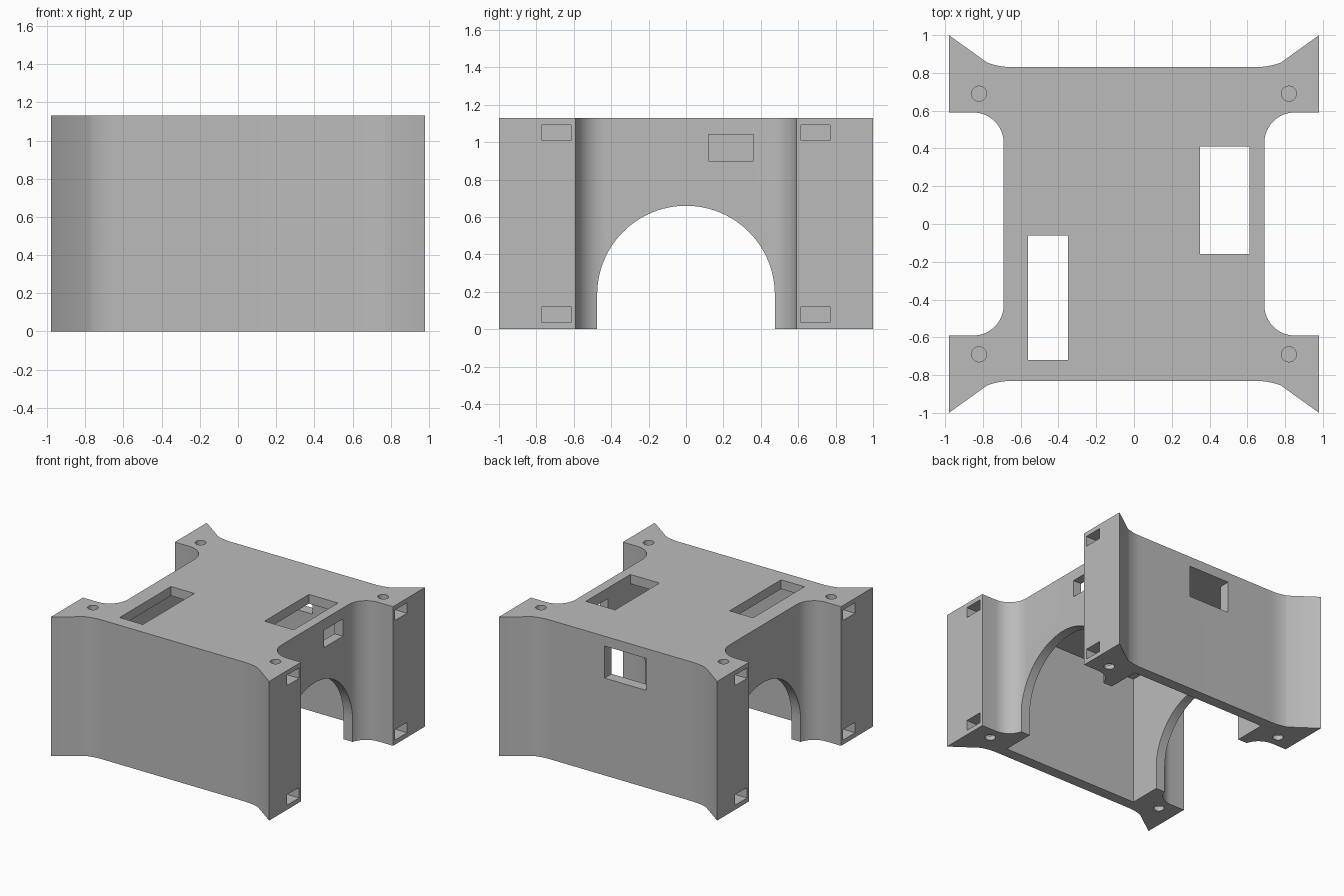
import bpy, bmesh
from math import sin, cos, pi, radians
from mathutils import Vector

if "Cube" in bpy.data.objects:
    bpy.data.objects.remove(bpy.data.objects["Cube"], do_unlink=True)

HEIGHT = 1.13

grey = bpy.data.materials.new("plain_grey")
grey.use_nodes = True
grey.diffuse_color = (0.5, 0.5, 0.5, 1)
grey.node_tree.nodes["Principled BSDF"].inputs["Base Color"].default_value = (0.5, 0.5, 0.5, 1)


def prism(name, points, sweep):
    """Extrude a closed 3D outline along a vector into a solid object."""
    bm = bmesh.new()
    face = bm.faces.new([bm.verts.new(p) for p in points])
    result = bmesh.ops.extrude_face_region(bm, geom=[face])
    verts = [v for v in result["geom"] if isinstance(v, bmesh.types.BMVert)]
    bmesh.ops.translate(bm, verts=verts, vec=Vector(sweep))
    bmesh.ops.recalc_face_normals(bm, faces=bm.faces)
    mesh = bpy.data.meshes.new(name)
    bm.to_mesh(mesh)
    bm.free()
    mesh.materials.append(grey)
    obj = bpy.data.objects.new(name, mesh)
    bpy.context.collection.objects.link(obj)
    return obj


def arc(cx, cy, r, start, end, steps):
    angles = [radians(start + (end - start) * i / steps) for i in range(steps + 1)]
    return [(cx + r * cos(a), cy + r * sin(a)) for a in angles]


def box(name, x, y, z):
    outline = [(x[0], y[0], z[0]), (x[1], y[0], z[0]), (x[1], y[1], z[0]), (x[0], y[1], z[0])]
    return prism(name, outline, (0, 0, z[1] - z[0]))


def cut(target, cutter):
    """Subtract the cutter from the target and discard it."""
    cutter.hide_render = True
    mod = target.modifiers.new("cut", "BOOLEAN")
    mod.operation = "DIFFERENCE"
    mod.solver = "EXACT"
    mod.object = cutter
    bpy.context.view_layer.objects.active = target
    bpy.ops.object.modifier_apply(modifier=mod.name)
    bpy.data.objects.remove(cutter, do_unlink=True)


# Outer body: one quadrant of the plan, mirrored into a full outline
quadrant = arc(0.85, 0.43, 0.16, 180, 90, 14)          # waist fillet
quadrant += [(0.98, 0.59), (0.98, 1.0)]                # flared corner
quadrant += arc(0.64, 1.23, 0.40, 290, 270, 8)         # blend into end wall
outline = quadrant + [(-x, y) for x, y in reversed(quadrant)]
outline += [(-x, -y) for x, y in outline]
body = prism("housing_body", [(x, y, 0) for x, y in outline], (0, 0, HEIGHT))

# Hollow interior, open underneath
cut(body, box("cavity", (-0.615, 0.615), (-0.74, 0.74), (-0.2, 1.055)))

# Arched openings through both side walls
arch = [(0.475, -0.1)] + arc(0, 0.185, 0.475, 0, 180, 48) + [(-0.475, -0.1)]
cut(body, prism("arch", [(-1.2, y, z) for y, z in arch], (2.4, 0, 0)))

# Slots in the top plate
cut(body, box("slot_left", (0.35, 0.612), (-0.16, 0.41), (1.0, 1.3)))
cut(body, box("slot_right", (-0.56, -0.35), (-0.72, -0.06), (1.0, 1.3)))

# Windows in the left side wall and the back wall
cut(body, box("side_window", (0.5, 0.9), (0.12, 0.36), (0.90, 1.04)))
cut(body, box("back_window", (-0.22, 0.15), (0.65, 1.0), (0.79, 1.05)))

# Nut pockets and screw holes at every corner, top and bottom
for sx in (-1, 1):
    for sy in (-1, 1):
        xs = sorted((sx * 0.74, sx * 1.1))
        ys = sorted((sy * 0.615, sy * 0.77))
        for low, base in ((0.037, -0.1), (1.008, HEIGHT - 0.18)):
            cut(body, box("nut_pocket", xs, ys, (low, low + 0.085)))
            ring = arc(sx * 0.82, sy * 0.69, 0.04, 0, 345, 23)
            cut(body, prism("screw_hole", [(x, y, base) for x, y in ring], (0, 0, 0.28)))

# Smooth the curved walls, keep hard edges
bpy.ops.object.select_all(action="DESELECT")
body.select_set(True)
bpy.context.view_layer.objects.active = body
bpy.ops.object.shade_smooth_by_angle(angle=radians(17))
